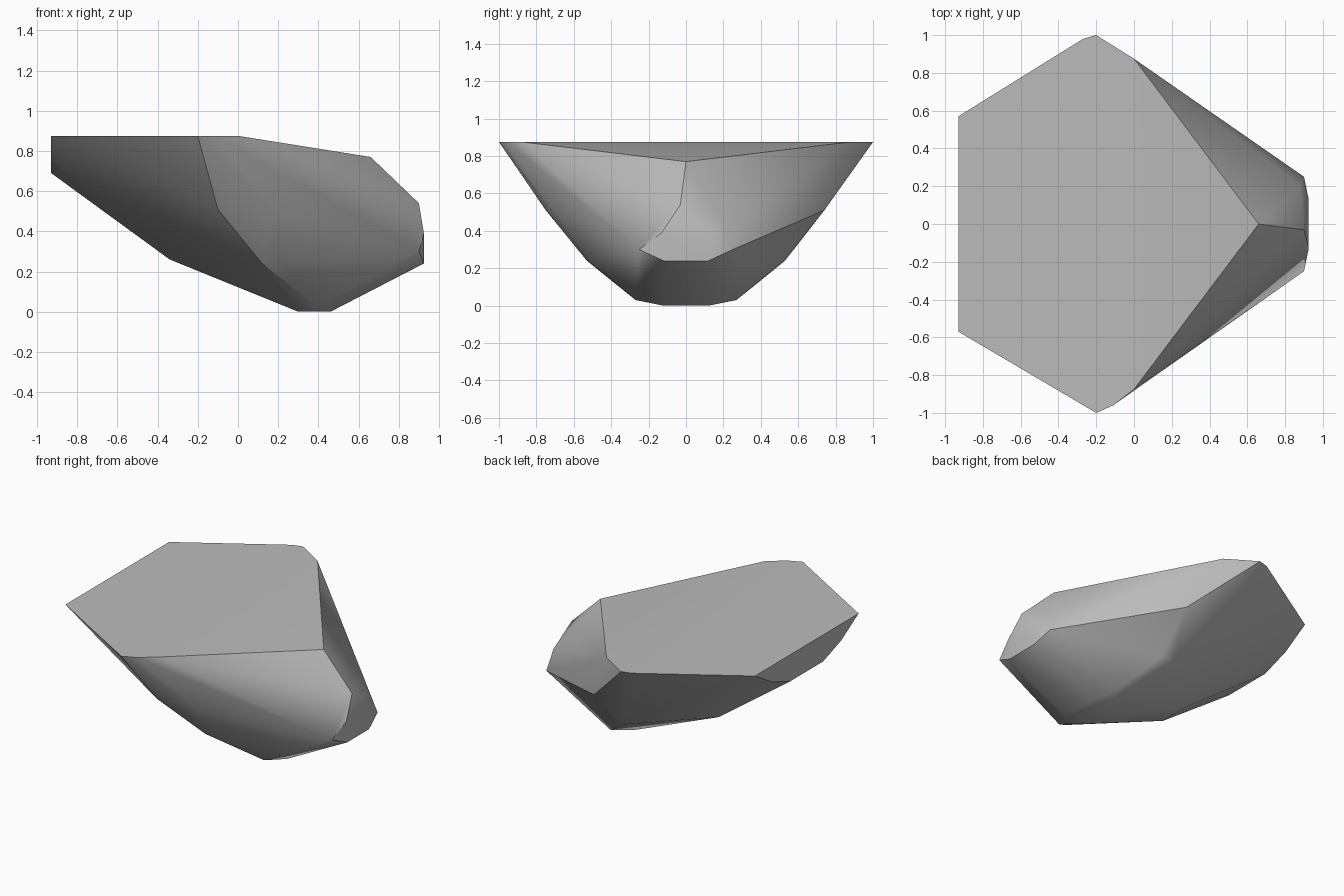
import bpy, bmesh, math

cube = bpy.data.objects.get("Cube")
if cube:
    bpy.data.objects.remove(cube, do_unlink=True)

# Single grey stone material
stone = bpy.data.materials.new("stone_grey")
stone.use_nodes = True
stone.diffuse_color = (0.5, 0.5, 0.5, 1)
bsdf = stone.node_tree.nodes["Principled BSDF"]
bsdf.inputs["Base Color"].default_value = (0.5, 0.5, 0.5, 1)
bsdf.inputs["Roughness"].default_value = 0.9

# Corners shared by both halves, mirrored across y
mirrored = [
    (-0.93, 0.57, 0.875), (-0.20, 1.00, 0.875), (0.00, 0.875, 0.875),  # flat top rim
    (-0.93, 0.38, 0.76), (-0.93, 0.18, 0.69),                          # blunt tail
    (-0.34, 0.12, 0.26), (0.12, 0.53, 0.24), (0.21, 0.52, 0.24),       # underside
    (0.30, 0.12, 0.0), (0.46, 0.12, 0.0), (0.39, 0.27, 0.03),          # foot
    (0.925, 0.12, 0.24), (0.90, 0.25, 0.30), (0.925, 0.13, 0.39),      # nose
    (0.40, 0.57, 0.64),                                                # shoulder
]
# Corners found on one half only
single = [
    (0.66, 0.0, 0.77), (0.90, -0.03, 0.54), (0.88, 0.20, 0.44),
    (-0.27, 0.98, 0.875), (-0.11, -0.96, 0.875),
    (-0.10, -0.75, 0.51), (0.18, -0.72, 0.51), (0.19, 0.74, 0.51),
]

# Rock shell: hull around the corners
bm = bmesh.new()
for x, y, z in mirrored:
    for side in (1, -1):
        bm.verts.new((x, y * side, z))
for p in single:
    bm.verts.new(p)
bmesh.ops.convex_hull(bm, input=bm.verts[:])
loose = [v for v in bm.verts if not v.link_faces]
bmesh.ops.delete(bm, geom=loose, context="VERTS")
bmesh.ops.dissolve_limit(bm, angle_limit=math.radians(1),
                         verts=bm.verts[:], edges=bm.edges[:])
bmesh.ops.recalc_face_normals(bm, faces=bm.faces[:])

mesh = bpy.data.meshes.new("rock")
bm.to_mesh(mesh)
bm.free()
mesh.materials.append(stone)
rock = bpy.data.objects.new("rock", mesh)
bpy.context.collection.objects.link(rock)

# Soften shallow facets, keep the main ridges sharp
bpy.ops.object.select_all(action="DESELECT")
rock.select_set(True)
bpy.context.view_layer.objects.active = rock
bpy.ops.object.shade_smooth_by_angle(angle=math.radians(30))
